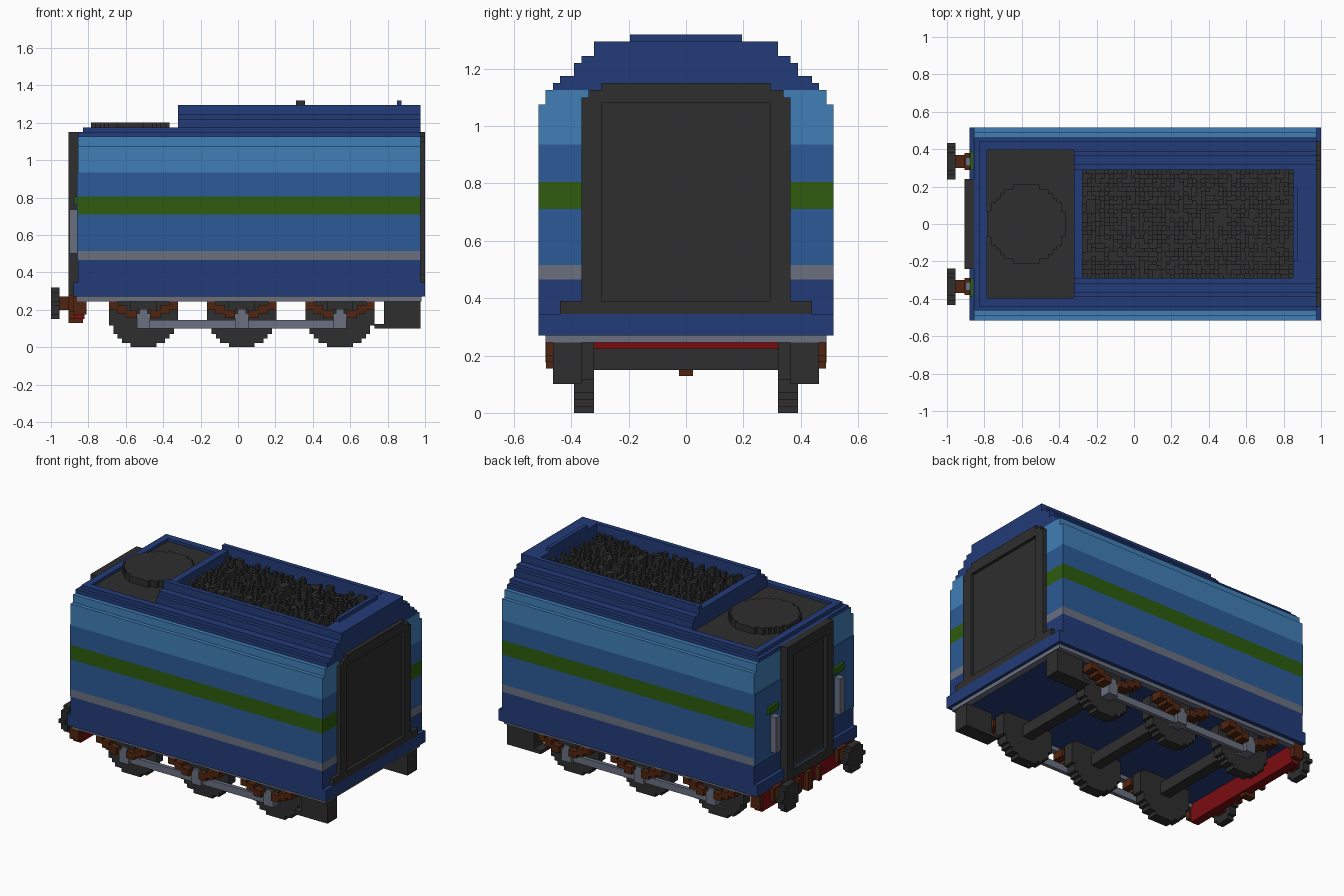
import bpy, bmesh, math, random
from mathutils import Vector

if "Cube" in bpy.data.objects:
    bpy.data.objects.remove(bpy.data.objects["Cube"])
random.seed(4)
V = 0.0233  # block size


def material(name, rgb):
    lin = [((c / 255 + 0.055) / 1.055) ** 2.4 if c > 10 else c / 255 / 12.92 for c in rgb]
    m = bpy.data.materials.new(name)
    m.use_nodes = True
    m.diffuse_color = (*lin, 1)
    bsdf = m.node_tree.nodes["Principled BSDF"]
    bsdf.inputs["Base Color"].default_value = (*lin, 1)
    bsdf.inputs["Roughness"].default_value = 0.8
    return m


LIGHT = material("light blue", (65, 127, 183))
MID = material("mid blue", (43, 91, 150))
NAVY = material("navy blue", (34, 59, 120))
GREEN = material("green", (46, 92, 14))
GREY = material("steel grey", (106, 112, 127))
BLACK = material("charcoal", (46, 46, 46))
BROWN = material("brown", (80, 37, 16))
RED = material("red", (122, 12, 16))


def part(name, mat, boxes, mirror=False):
    """One object made of boxes (x0, x1, y0, y1, z0, z1), optionally copied to -y."""
    boxes = list(boxes)
    if mirror:
        boxes += [(a, b, -d, -c, e, f) for a, b, c, d, e, f in boxes]
    bm = bmesh.new()
    for x0, x1, y0, y1, z0, z1 in boxes:
        vs = bmesh.ops.create_cube(bm, size=1)["verts"]
        for v in vs:
            v.co = Vector(((x0 + x1) / 2 + v.co.x * (x1 - x0),
                           (y0 + y1) / 2 + v.co.y * (y1 - y0),
                           (z0 + z1) / 2 + v.co.z * (z1 - z0)))
    me = bpy.data.meshes.new(name)
    bm.to_mesh(me)
    bm.free()
    me.materials.append(mat)
    ob = bpy.data.objects.new(name, me)
    bpy.context.collection.objects.link(ob)
    return ob


def disc(axis, centre, radius, lo, hi):
    """Stepped disc as rows of boxes, thick from lo to hi along the axis."""
    u, w = [i for i in range(3) if i != axis]
    n = max(2, round(2 * radius / V))
    step = 2 * radius / n
    for k in range(n):
        t = -radius + k * step
        mid = t + step / 2
        half = max(1, round(math.sqrt(radius ** 2 - mid ** 2) / step)) * step
        r = [None] * 3
        r[axis] = (lo, hi)
        r[u] = (centre[u] - half, centre[u] + half)
        r[w] = (centre[w] + t, centre[w] + t + step)
        yield (*r[0], *r[1], *r[2])


def frame(x, y0, y1, z0, z1, iy, iz0, iz1):
    """Door surround: two posts, lintel and sill."""
    return [(*x, -y1, -iy, z0, z1), (*x, iy, y1, z0, z1),
            (*x, -iy, iy, iz1, z1), (*x, -iy, iy, z0, iz0)]


# Tank sides in horizontal bands
X0, X1 = -0.855, 0.975
bands = [("lower_band", NAVY, 0.27, 0.465), ("grey_stripe", GREY, 0.465, 0.515),
         ("middle_band", MID, 0.515, 0.71), ("green_stripe", GREEN, 0.71, 0.805),
         ("upper_band", MID, 0.805, 0.935), ("top_band", LIGHT, 0.935, 1.075)]
for name, mat, z0, z1 in bands:
    part(name, mat, [(X0, X1, -0.515, 0.515, z0, z1)])
part("top_band_step", LIGHT, [(X0, X1, -0.49, 0.49, 1.075, 1.125)])
part("front_end_panel", MID, [(X0 - 0.006, X0, -0.515, 0.515, 0.465, 0.935)])
part("end_sills", NAVY, [(X1, 1.0, -0.515, 0.515, 0.27, 0.345),
                         (-0.88, X0, -0.515, 0.515, 0.27, 0.345)])
part("base_rim", GREY, [(-0.86, 0.98, 0.45, 0.49, 0.245, 0.27)], True)
part("base_rim_rear", GREY, [(0.94, 0.98, -0.45, 0.45, 0.245, 0.27)])

# Roof deck with raised rim, and water hatch
part("roof_deck", NAVY, [(X0, X1, -0.463, 0.463, 1.125, 1.15)])
part("deck_rim", NAVY, [(-0.83, -0.785, -0.44, 0.44, 1.15, 1.175),
                        (-0.785, -0.32, 0.395, 0.44, 1.15, 1.175),
                        (-0.785, -0.32, -0.44, -0.395, 1.15, 1.175)])
part("deck_plate", BLACK, [(-0.785, -0.32, -0.395, 0.395, 1.15, 1.157)])
part("water_hatch", BLACK, disc(2, (-0.575, 0, 0), 0.21, 1.157, 1.2))

# Coal bunker: stepped walls around an open space
HX0, HX1, HY = -0.275, 0.85, 0.29
walls = []
for half, z0, z1 in [(0.44, 1.15, 1.175), (0.39, 1.175, 1.22),
                     (0.365, 1.22, 1.245), (0.32, 1.245, 1.295)]:
    walls += [(-0.32, X1, HY, half, z0, z1), (-0.32, X1, -half, -HY, z0, z1),
              (HX1, X1, -HY, HY, z0, z1),
              (-0.32, HX0, -HY, HY, z0, min(z1, 1.27))]
walls.append((HX1, 0.875, -0.195, 0.195, 1.295, 1.32))
part("bunker_walls", NAVY, walls)

# Coal heap: random columns, higher towards the middle
nx, ny = 48, 25
dx, dy = (HX1 - HX0) / nx, 2 * HY / ny
coal = []
for i in range(nx):
    for j in range(ny):
        edge = min(i, nx - 1 - i, j, ny - 1 - j)
        level = 1 + min(2, edge // 3) + random.choice((0, 0, 1, 1, 2, 3))
        top = 1.32 if 25 <= i <= 26 and 11 <= j <= 13 else 1.15 + level * V
        x, y = HX0 + i * dx, -HY + j * dy
        coal.append((x, x + dx, y, y + dy, 1.15, min(top, 1.32)))
part("coal", BLACK, coal)

# Rear door: surround, recessed panel, foot
part("rear_door_panel", BLACK, [(X1, 0.98, -0.295, 0.295, 0.39, 1.08)])
part("rear_door_frame", BLACK, frame((X1, 1.0), 0, 0.34, 0.345, 1.125, 0.295, 0.39, 1.08)
     + [(X1, 1.0, -0.295, 0.295, 1.125, 1.15)])
part("rear_door_sides", BLACK, [(X1, 1.0, 0.34, 0.365, 0.345, 1.10),
                                (X1, 1.0, 0.365, 0.44, 0.345, 0.39)], True)

# Front door, handrails and lamp brackets
part("front_door_panel", BLACK, [(-0.88, X0, -0.17, 0.17, 0.33, 1.08)])
part("front_door_frame", BLACK, frame((-0.905, X0), 0, 0.24, 0.27, 1.15, 0.17, 0.33, 1.08))
part("handrails", GREY, [(-0.902, -0.86, 0.31, 0.355, 0.5, 0.735)], True)
part("lamp_brackets", GREEN, [(-0.878, -0.86, 0.29, 0.39, 0.76, 0.805)], True)

# Wheels, axles, springs and rods
WX = (-0.505, 0.02, 0.545)
for n, x in zip(("front", "middle", "rear"), WX):
    part(n + "_wheels", BLACK, disc(1, (x, 0, 0.185), 0.185, 0.32, 0.39), True)
    part(n + "_axle", BLACK, [(x - 0.035, x + 0.035, -0.32, 0.32, 0.15, 0.225)])
    part(n + "_axle_boxes", BLACK, [(x - 0.07, x + 0.07, 0.39, 0.45, 0.2, 0.27)], True)
    part(n + "_springs", BROWN,
         [(x + min(s * a, s * b), x + max(s * a, s * b), 0.41, 0.488, z0, z1)
          for s in (-1, 1)
          for a, b, z0, z1 in [(0.14, 0.185, 0.2, 0.25), (0.09, 0.14, 0.178, 0.225),
                               (0.035, 0.09, 0.155, 0.2)]], True)
    part(n + "_crank_pins", GREY, [(x - 0.035, x + 0.035, 0.39, 0.463, 0.10, 0.18),
                                   (x - 0.022, x + 0.022, 0.39, 0.463, 0.18, 0.205)], True)
part("coupling_rods", GREY, [(-0.54, 0.58, 0.415, 0.44, 0.10, 0.145)], True)

# Rear step boxes
part("rear_boxes", BLACK, [(0.78, 0.975, 0.365, 0.463, 0.10, 0.25),
                           (0.73, 0.78, 0.365, 0.463, 0.10, 0.123)], True)

# Buffer beam, buffers and coupling hook
part("buffer_beam", RED, [(-0.875, -0.82, -0.46, 0.46, 0.15, 0.27)])
part("beam_ends", BROWN, [(-0.88, -0.81, 0.46, 0.49, 0.175, 0.27),
                          (-0.905, -0.875, 0.29, 0.38, 0.19, 0.28)], True)
part("buffer_shafts", BROWN, [(-0.96, -0.875, 0.30, 0.37, 0.20, 0.27)], True)
part("buffers", BLACK, disc(0, (0, 0.335, 0.235), 0.085, -1.0, -0.955), True)
part("coupling_hook", BROWN, [(-0.905, -0.83, -0.024, 0.024, 0.128, 0.25),
                              (-0.905, -0.875, 0.09, 0.12, 0.15, 0.24),
                              (-0.905, -0.875, -0.12, -0.09, 0.15, 0.24)])
